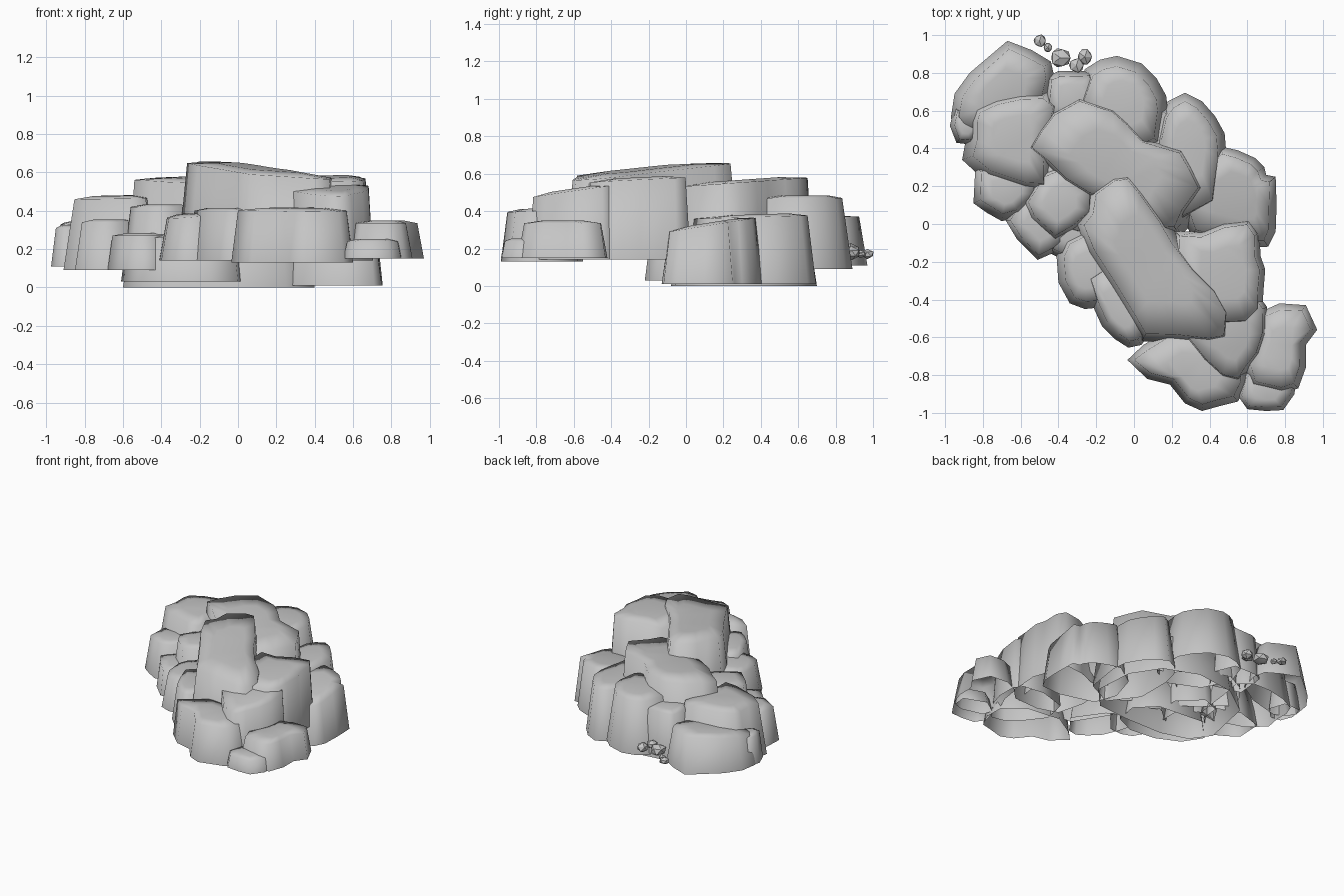
import bpy, bmesh, math
from mathutils import Vector

stone = bpy.data.materials.new("grey stone")
stone.diffuse_color = (0.56, 0.56, 0.56, 1)


def finish(bm, name, angle=180):
    mesh = bpy.data.meshes.new(name)
    bm.to_mesh(mesh)
    bm.free()
    mesh.materials.append(stone)
    ob = bpy.data.objects.new(name, mesh)
    bpy.context.collection.objects.link(ob)
    bpy.ops.object.select_all(action='DESELECT')
    ob.select_set(True)
    bpy.context.view_layer.objects.active = ob
    bpy.ops.object.shade_smooth_by_angle(angle=math.radians(angle))


def inset(pts, d):
    """Move each corner inwards along its bisector (counter-clockwise outline)."""
    out, n = [], len(pts)
    for i, p in enumerate(pts):
        t = (pts[(i + 1) % n] - p).normalized() + (p - pts[i - 1]).normalized()
        t.normalize()
        out.append(p + Vector((-t.y, t.x)) * d)
    return out


def rock(name, outline, z0, z1, gx=0.0, gy=0.0, taper=0.045):
    """Open-bottomed tapered boulder; z1 is the top height at its middle, gx/gy its tilt."""
    pts = [Vector(p) for p in outline]
    n = len(pts)
    area = sum(pts[i - 1].x * pts[i].y - pts[i].x * pts[i - 1].y for i in range(n))
    if area < 0:
        pts.reverse()
    mid = sum(pts, Vector((0, 0))) / n
    height = lambda p: z1 + gx * (p.x - mid.x) + gy * (p.y - mid.y)
    rim = inset(pts, taper)
    crown = [p.lerp(mid, 0.45) for p in rim]
    bm = bmesh.new()
    rings = [[bm.verts.new((p.x, p.y, z0)) for p in pts],
             [bm.verts.new((p.x, p.y, height(p) - 0.01)) for p in rim],
             [bm.verts.new((p.x, p.y, height(p) + 0.004)) for p in crown]]
    for a, b in zip(rings, rings[1:]):
        for i in range(n):
            j = (i + 1) % n
            bm.faces.new((a[i], a[j], b[j], b[i]))
    bm.faces.new(rings[-1])
    bmesh.ops.triangulate(bm, faces=[f for f in bm.faces if len(f.verts) > 4])
    finish(bm, name)


# Back left boulders
rock("back_left_boulder", [(-.67, .97), (-.54, .92), (-.44, .86), (-.42, .77), (-.46, .62),
     (-.62, .52), (-.85, .46), (-.93, .5), (-.97, .56), (-.95, .69), (-.87, .8)], .11, .36, .05, .08)
rock("back_left_step", [(-.94, .43), (-.86, .42), (-.78, .5), (-.82, .62), (-.95, .62), (-.975, .52)],
     .11, .32, taper=.025)
rock("left_boulder", [(-.86, .63), (-.74, .69), (-.6, .72), (-.46, .72), (-.37, .64), (-.4, .47),
     (-.42, .3), (-.44, .17), (-.58, .16), (-.79, .23), (-.91, .34), (-.89, .45), (-.89, .55)],
     .09, .475, .02, .01, .06)
rock("left_ledge", [(-.84, .3), (-.85, .11), (-.78, .06), (-.7, .015), (-.6, .04), (-.5, .14),
     (-.48, .3), (-.65, .36)], .09, .35, taper=.04)

# Front left boulders
rock("front_left_ledge", [(-.68, .02), (-.62, -.08), (-.51, -.19), (-.42, -.15), (-.3, -.05),
     (-.3, .12), (-.45, .2), (-.6, .15)], .09, .28, taper=.025)
rock("front_left_boulder", [(-.6, .12), (-.56, .02), (-.42, -.1), (-.3, -.04), (-.2, .05), (-.2, .2),
     (-.35, .34), (-.5, .28)], .09, .43, taper=.04)
rock("front_lower_boulder_a", [(-.37, -.08), (-.41, -.17), (-.4, -.31), (-.34, -.42), (-.26, -.45),
     (-.16, -.44), (-.04, -.3), (-.1, -.1), (-.25, -.02)], .14, .38, .08, .03, .04)
rock("front_lower_boulder_b", [(-.26, -.28), (-.22, -.43), (-.17, -.54), (-.1, -.61), (-.03, -.655),
     (.04, -.64), (.14, -.5), (0, -.3), (-.14, -.2)], .14, .41, taper=.035)

# Back boulders
rock("back_gap_boulder", [(-.46, .78), (-.4, .81), (-.22, .81), (-.16, .66), (-.25, .5), (-.48, .56)],
     .1, .43, taper=.03)
rock("back_boulder", [(-.26, .82), (-.18, .87), (-.09, .89), (.04, .85), (.12, .77), (.17, .68),
     (.18, .6), (.15, .42), (0, .35), (-.22, .45), (-.32, .65)], .09, .48, taper=.055)
rock("back_right_boulder", [(.13, .58), (.18, .65), (.27, .695), (.36, .65), (.43, .57), (.48, .48),
     (.49, .36), (.45, .1), (.25, 0), (.1, .2), (.1, .45)], .01, .38, 0, .03)
rock("right_boulder", [(.3, .3), (.46, .41), (.55, .39), (.64, .35), (.69, .3), (.7, .26), (.75, .25),
     (.755, .1), (.75, -.04), (.71, -.12), (.55, -.13), (.3, -.06), (.24, .1)], .01, .34, 0, .16, .04)

# Tall middle boulders
rock("upper_boulder", [(-.57, .4), (-.51, .51), (-.44, .6), (-.29, .68), (-.1, .62), (-.02, .55),
     (.06, .46), (.26, .4), (.32, .3), (.37, .19), (.28, .06), (.23, -.04), (.08, -.05), (-.08, .08),
     (-.25, .14), (-.38, .22), (-.47, .31)], .1, .565, 0, .07, .03)
rock("summit_boulder", [(-.31, 0), (-.26, .07), (-.24, .18), (-.12, .27), (-.02, .28), (.07, .18),
     (.17, .04), (.24, -.08), (.34, -.21), (.46, -.33), (.53, -.46), (.51, -.62),
     (.4, -.65), (.22, -.63), (.04, -.62), (-.03, -.51), (-.14, -.33), (-.25, -.16)],
     .2, .625, -.06, .07, .045)
rock("right_tall_boulder", [(.22, -.04), (.35, -.04), (.47, .01), (.61, .025), (.665, -.05),
     (.67, -.17), (.695, -.24), (.685, -.36), (.68, -.46), (.6, -.54), (.4, -.55), (.25, -.5),
     (.2, -.3)], .14, .575, .02, .05, .03)
rock("right_tall_step", [(.3, -.42), (.5, -.36), (.66, -.38), (.705, -.44), (.705, -.58), (.67, -.69),
     (.61, -.77), (.56, -.84), (.46, -.82), (.36, -.73), (.26, -.6)], .14, .515, .02, .14, .025)

# Front boulders
rock("front_boulder", [(-.035, -.72), (.05, -.64), (.2, -.55), (.45, -.58), (.6, -.7), (.6, -.84),
     (.55, -.94), (.45, -.965), (.36, -.99), (.27, -.95), (.19, -.85), (.07, -.82)], .13, .41, 0, .03, .035)
rock("front_right_boulder", [(.66, -.47), (.77, -.42), (.91, -.43), (.97, -.56), (.91, -.64),
     (.91, -.76), (.87, -.87), (.78, -.9), (.62, -.86), (.58, -.74), (.64, -.6)], .15, .345, taper=.035)
rock("front_right_step", [(.55, -.91), (.6, -.98), (.7, -.99), (.79, -.985), (.85, -.9), (.86, -.78),
     (.7, -.72), (.58, -.8)], .15, .25, taper=.02)

# Ground-level boulders under the pile
rock("base_boulder", [(-.6, .12), (-.5, -.02), (-.3, -.08), (0, -.08), (.25, -.06), (.4, .1),
     (.38, .4), (.25, .6), (0, .7), (-.3, .66), (-.52, .5)], 0, .3)
rock("base_front_boulder", [(-.61, .02), (-.52, -.12), (-.35, -.2), (-.15, -.22), (0, -.15), (.03, .02),
     (-.1, .15), (-.45, .18)], .03, .27, taper=.03)

# Loose pebbles at the back
for i, (x, y, z, r) in enumerate([(-.5, .97, .17, .036), (-.455, .935, .17, .026), (-.39, .88, .19, .056),
                                  (-.305, .84, .19, .042), (-.26, .885, .175, .046)]):
    bm = bmesh.new()
    bmesh.ops.create_icosphere(bm, subdivisions=1, radius=r)
    for v in bm.verts:
        v.co *= 1 + .1 * math.sin(v.co.x * 90 + i * 2)
        v.co.z *= .75
        v.co += Vector((x, y, z))
    finish(bm, f"pebble_{i + 1}", 30)
